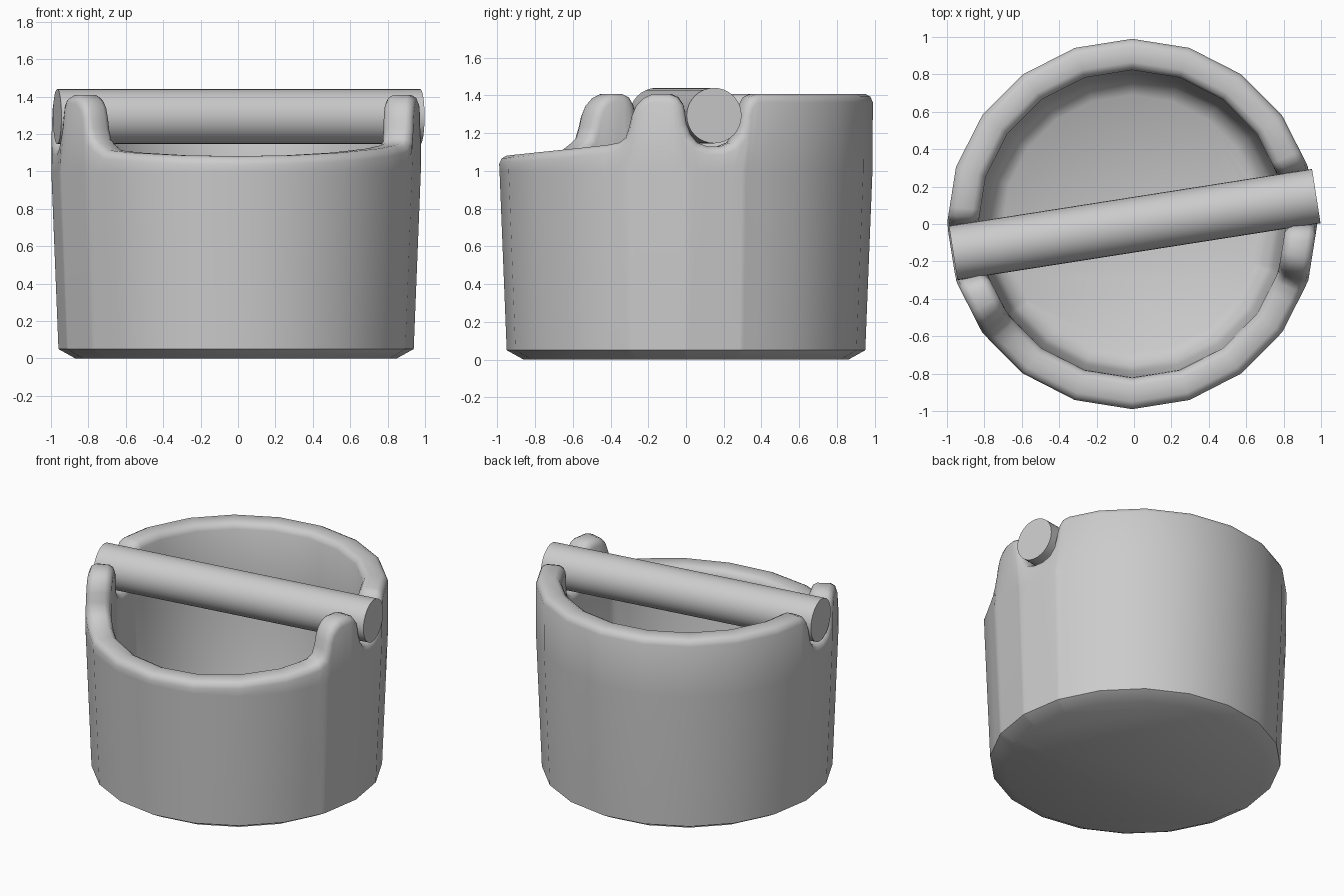
import bpy, bmesh, math
from mathutils import Vector

if "Cube" in bpy.data.objects:
    bpy.data.objects.remove(bpy.data.objects["Cube"])

SIDES, CX = 20, -0.01
CHORD = 0.31  # length of one side of the cup


def ring_point(u, r, z):
    """Point on the 20-sided outline; u counts corners from +x."""
    k = math.floor(u)
    a, b = (Vector((math.cos(math.tau * i / SIDES), math.sin(math.tau * i / SIDES)))
            for i in (k, k + 1))
    p = a.lerp(b, u - k) * r
    return (p.x + CX, p.y, z)


def front_height(u):
    return 1.18 + 0.1 * ring_point(u, 0.99, 0)[1]


# Rim outline of one post and bar notch, from front to back (corner units, height)
post = [(-1.45, 1.138), (-1.22, 1.15), (-1.1, 1.175), (-1.03, 1.23), (-0.98, 1.29),
        (-0.9, 1.345), (-0.77, 1.385), (-0.6, 1.408), (-0.3, 1.408), (-0.15, 1.39),
        (-0.05, 1.35), (-0.01, 1.30), (0.015, 1.25), (0.08, 1.195), (0.2, 1.15),
        (0.38, 1.13), (0.62, 1.13), (0.8, 1.15), (0.92, 1.195), (0.97, 1.25),
        (1.0, 1.30), (1.05, 1.35), (1.14, 1.39), (1.3, 1.408)]
left = [(11 - u, h) for u, h in reversed(post)]
left[-1] = (12.45, front_height(12.45))
rim = (post + [(u, 1.408) for u in range(2, 10)] + left
       + [(u, front_height(u)) for u in range(13, 19)])
n = len(rim)

# Normals of the rim outline, used to round the lip
normals = []
for i in range(n):
    u0, h0 = rim[i - 1]
    u1, h1 = rim[(i + 1) % n]
    t = Vector((((u1 - u0) % SIDES) * CHORD, h1 - h0)).normalized()
    normals.append((-t.y, t.x))


def level(r, z):
    return [ring_point(u, r, z) for u, h in rim]


def lip(r, inset):
    return [ring_point(u - inset * nu / CHORD, r, h - inset * nz)
            for (u, h), (nu, nz) in zip(rim, normals)]


# Cup: underside, outer wall, rounded lip, inner wall, floor
rings = [level(0.86, 0), level(0.95, 0.05), level(0.988, 1.0),
         lip(0.99, 0.045), lip(0.977, 0.015), lip(0.95, 0),
         lip(0.865, 0), lip(0.838, 0.015), lip(0.823, 0.045),
         level(0.82, 1.0), level(0.79, 0.28), level(0.76, 0.19), level(0.69, 0.14)]
bm = bmesh.new()
loops = [[bm.verts.new(p) for p in ring] for ring in rings]
for lo, hi in zip(loops, loops[1:]):
    for i in range(n):
        j = (i + 1) % n
        bm.faces.new((lo[i], lo[j], hi[j], hi[i]))
bm.faces.new(loops[0][::-1])
bm.faces.new(loops[-1])
bmesh.ops.recalc_face_normals(bm, faces=bm.faces)
mesh = bpy.data.meshes.new("cup")
bm.to_mesh(mesh)
bm.free()
cup = bpy.data.objects.new("cup", mesh)
bpy.context.collection.objects.link(cup)
bpy.context.view_layer.objects.active = cup
cup.select_set(True)
bpy.ops.object.shade_smooth_by_angle(angle=math.radians(50))
cup.select_set(False)

# Knock bar lying in the two notches
bpy.ops.mesh.primitive_cylinder_add(
    vertices=32, radius=0.147, depth=1.965, location=(0.004, -0.003, 1.293),
    rotation=(0, math.pi / 2, math.radians(8.9)))
bar = bpy.context.object
bar.name = "cross_bar"
bpy.ops.object.shade_smooth_by_angle(angle=math.radians(40))
